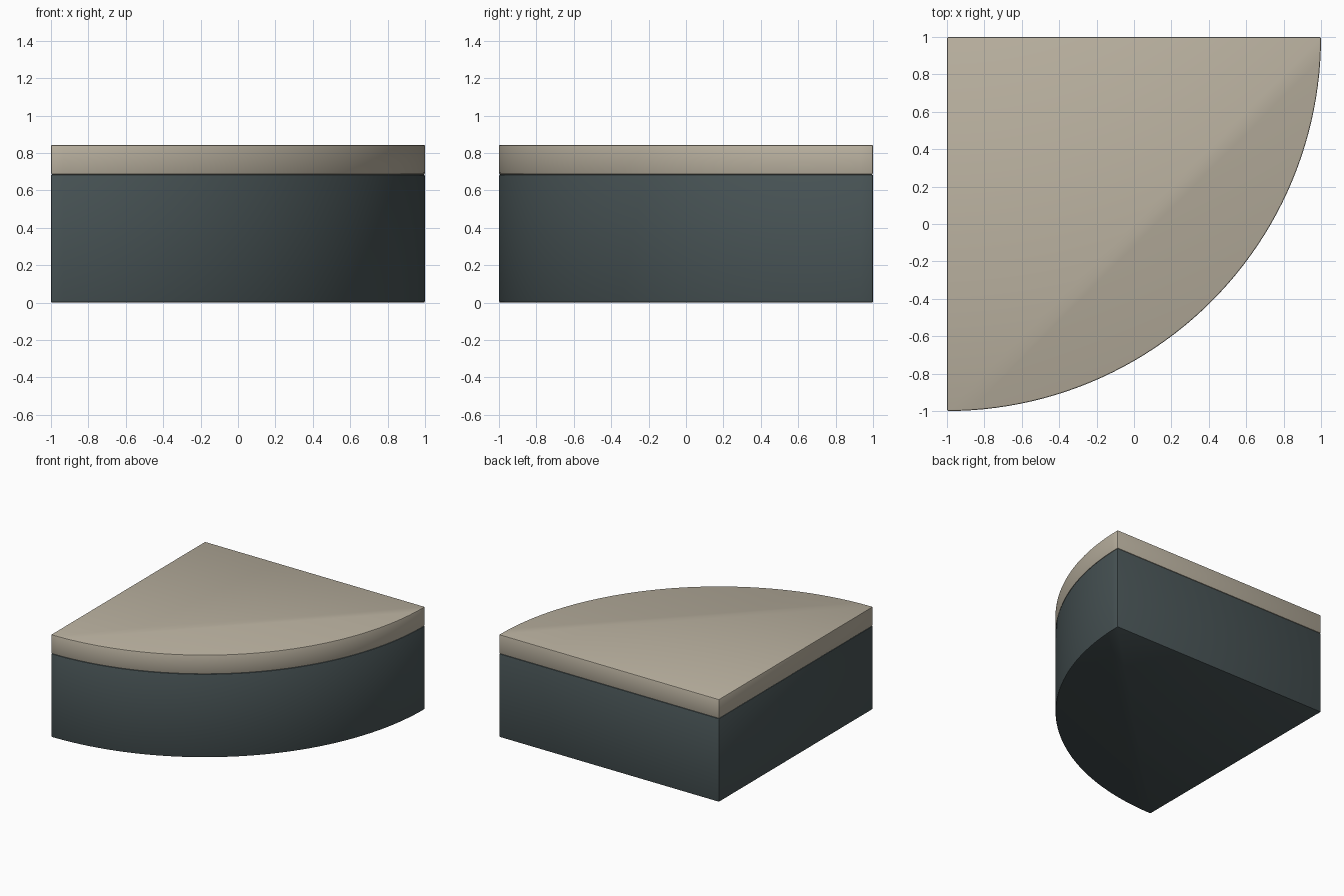
import bpy, bmesh, math

if "Cube" in bpy.data.objects:
    bpy.data.objects.remove(bpy.data.objects["Cube"])

CORNER = (-1.0, 1.0)
RADIUS = 2.0
SEGMENTS = 48


def material(name, color):
    mat = bpy.data.materials.new(name)
    mat.diffuse_color = (*color, 1.0)
    mat.use_nodes = True
    mat.node_tree.nodes["Principled BSDF"].inputs["Base Color"].default_value = mat.diffuse_color
    return mat


def quarter_slab(name, z0, z1, mat, bevel):
    # Quarter-disc outline extruded upward, with softened edges
    bm = bmesh.new()
    cx, cy = CORNER
    pts = [(cx, cy)]
    for i in range(SEGMENTS + 1):
        a = -math.pi / 2 + math.pi / 2 * i / SEGMENTS
        pts.append((cx + RADIUS * math.cos(a), cy + RADIUS * math.sin(a)))
    face = bm.faces.new([bm.verts.new((x, y, z0)) for x, y in pts])
    ext = bmesh.ops.extrude_face_region(bm, geom=[face], use_keep_orig=True)
    top = [v for v in ext["geom"] if isinstance(v, bmesh.types.BMVert)]
    bmesh.ops.translate(bm, verts=top, vec=(0, 0, z1 - z0))
    bmesh.ops.recalc_face_normals(bm, faces=bm.faces)
    sharp = [e for e in bm.edges if e.calc_face_angle(0) > math.radians(30)]
    bmesh.ops.bevel(bm, geom=sharp, offset=bevel, segments=2,
                    profile=0.5, affect='EDGES')
    mesh = bpy.data.meshes.new(name)
    bm.to_mesh(mesh)
    bm.free()
    mesh.materials.append(mat)
    obj = bpy.data.objects.new(name, mesh)
    bpy.context.collection.objects.link(obj)
    bpy.ops.object.select_all(action='DESELECT')
    obj.select_set(True)
    bpy.context.view_layer.objects.active = obj
    bpy.ops.object.shade_smooth_by_angle(angle=math.radians(30))
    return obj


# Dark cabinet body and pale worktop
quarter_slab("corner_body", 0.0, 0.685, material("dark_slate", (0.065, 0.088, 0.092)), 0.008)
quarter_slab("corner_top", 0.685, 0.843, material("pale_stone", (0.49, 0.44, 0.35)), 0.008)
